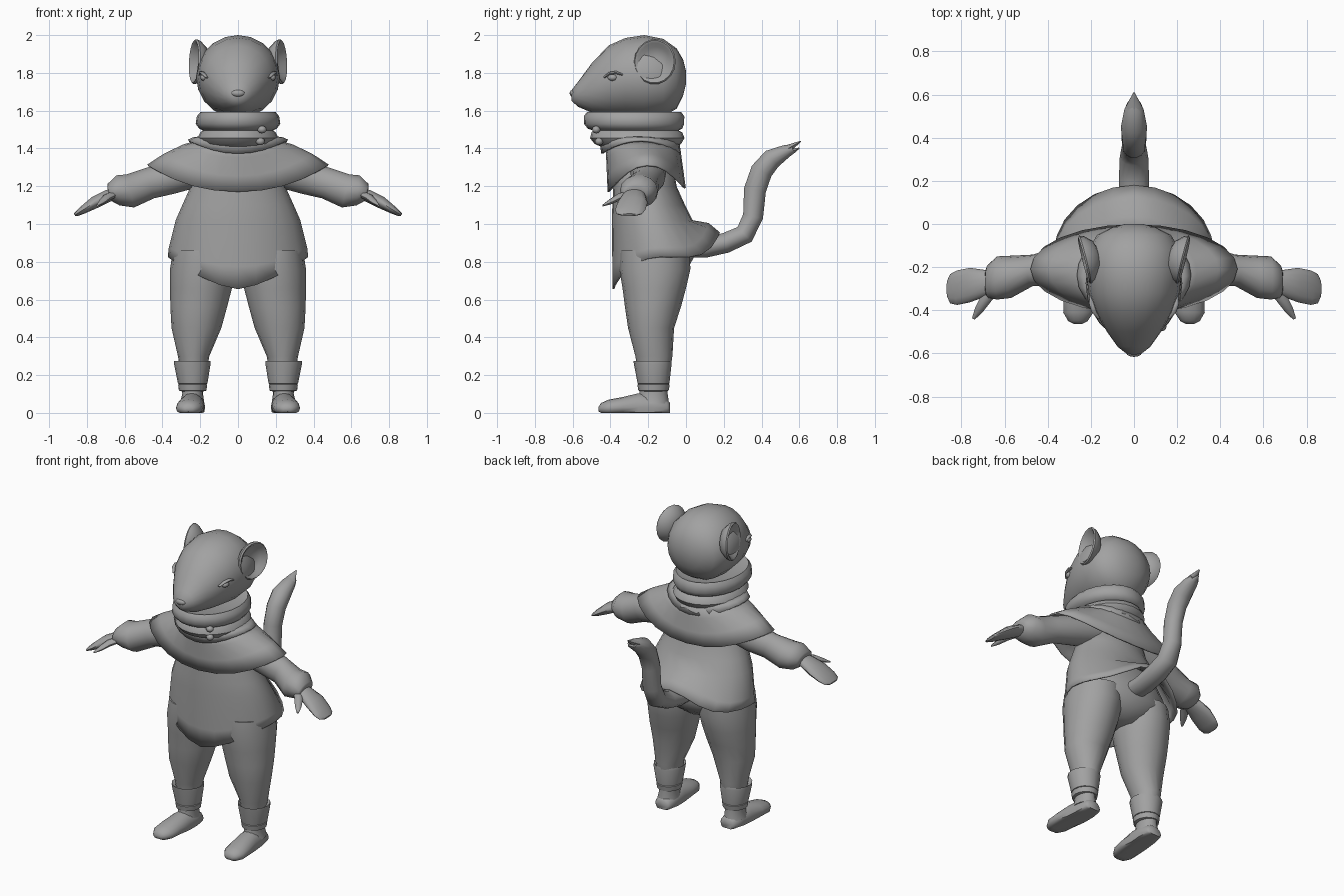
import bpy, bmesh, math
from mathutils import Vector

grey = bpy.data.materials.new("soft_grey")
grey.diffuse_color = (0.36, 0.36, 0.36, 1)


def loft(name, rings, caps=True, mirror=False, thick=0, angle=50):
    """Skin a list of equal-length point rings."""
    bm = bmesh.new()
    vs = [[bm.verts.new(p) for p in r] for r in rings]
    n = len(vs[0])
    for a, b in zip(vs, vs[1:]):
        for i in range(n):
            j = (i + 1) % n
            bm.faces.new((a[i], a[j], b[j], b[i]))
    if caps:
        bm.faces.new(vs[0])
        bm.faces.new(vs[-1])
    bmesh.ops.recalc_face_normals(bm, faces=bm.faces)
    me = bpy.data.meshes.new(name)
    bm.to_mesh(me)
    bm.free()
    me.polygons.foreach_set("use_smooth", [True] * len(me.polygons))
    me.set_sharp_from_angle(angle=math.radians(angle))
    me.materials.append(grey)
    ob = bpy.data.objects.new(name, me)
    bpy.context.collection.objects.link(ob)
    if thick:
        m = ob.modifiers.new("thickness", 'SOLIDIFY')
        m.thickness = thick
    if mirror:
        m = ob.modifiers.new("mirror", 'MIRROR')
        m.use_clip = False
        m.use_mirror_merge = False
    return ob


def tube(name, pts, u, axis=None, n=16, floor=None, **kw):
    """Rings (x, y, z, radius_u, radius_v) along a path; axis fixes ring direction."""
    u = Vector(u)
    rings = []
    for i, p in enumerate(pts):
        if axis:
            t = Vector(axis)
        else:
            t = Vector(pts[min(i + 1, len(pts) - 1)][:3]) - Vector(pts[max(i - 1, 0)][:3])
        v = t.cross(u).normalized()
        ring = []
        for k in range(n):
            a = 2 * math.pi * k / n
            q = Vector(p[:3]) + u * math.cos(a) * p[3] + v * math.sin(a) * p[4]
            if floor is not None:
                q.z = max(floor, q.z)
            ring.append(q)
        rings.append(ring)
    return loft(name, rings, **kw)


def around(f, n=24):
    """Ring from a function of cos and sin; sin = -1 is the front."""
    return [f(math.cos(2 * math.pi * k / n), math.sin(2 * math.pi * k / n)) for k in range(n)]


def ball(name, c, r, **kw):
    steps = [math.pi * (i + 0.25) / 8.5 for i in range(9)]
    pts = [(c[0], c[1], c[2] - r[2] * math.cos(a), r[0] * math.sin(a), r[1] * math.sin(a)) for a in steps]
    return tube(name, pts, X, Z, n=12, **kw)


X, Y, Z = (1, 0, 0), (0, 1, 0), (0, 0, 1)

# Head: rows of y, half width, bottom, top
skull = [(-.605, .03, 1.65, 1.71), (-.57, .075, 1.62, 1.755), (-.50, .125, 1.59, 1.85),
         (-.41, .178, 1.575, 1.945), (-.32, .21, 1.57, 1.985), (-.22, .222, 1.56, 2.0),
         (-.12, .215, 1.57, 1.98), (-.05, .17, 1.61, 1.93), (-.015, .10, 1.68, 1.87),
         (0, .04, 1.74, 1.81)]
tube("head", [(0, y, (a + b) / 2, w, (b - a) / 2) for y, w, a, b in skull], X, Y, n=20)
ball("nose", (0, -.598, 1.692), (.036, .018, .019))

# Eyes with a lid ridge
ball("eye", (.178, -.388, 1.775), (.022, .027, .018), mirror=True)
tube("eyelid", [(.165, -.435, 1.775, .008, .005), (.186, -.405, 1.798, .012, .008),
                (.196, -.37, 1.802, .012, .008), (.198, -.335, 1.79, .008, .005)], X, n=8, mirror=True)

# Ears: cupped discs turned slightly forward (radius, offset along facing)
face = Vector((.97, -.24, .05)).normalized()
side = Vector((.24, .97, 0)).normalized()
up = face.cross(side).normalized()
ear_rings = []
for r, d in [(.03, -.05), (.08, -.035), (.112, .0), (.12, .02), (.113, .028), (.10, .022), (.08, -.002), (.03, -.015)]:
    c = Vector((.207, -.16, 1.858)) + face * d
    ear_rings.append([c + (side * math.cos(a) * .95 + up * math.sin(a)) * r
                      for a in (2 * math.pi * k / 18 for k in range(18))])
loft("ear", ear_rings, mirror=True)

# Scarf: two wraps, a drooping fold and two toggles
scarf = [(-.27, 1.57, .15, .18), (-.275, 1.592, .20, .25), (-.275, 1.57, .218, .266),
         (-.275, 1.53, .224, .265), (-.27, 1.505, .205, .25), (-.265, 1.495, .185, .225),
         (-.26, 1.485, .20, .24), (-.258, 1.455, .215, .25), (-.255, 1.425, .20, .23),
         (-.25, 1.40, .16, .18)]
tube("scarf", [(0, y, z, a, b) for y, z, a, b in scarf], X, Z, n=24)
loft("scarf_fold", [around(lambda c, s: (.19 * c, -.25 + .19 * s, 1.465)),
                    around(lambda c, s: (.235 * c, -.245 + .21 * s, 1.425 + .035 * c * c)),
                    around(lambda c, s: (.265 * c, -.237 + .212 * s, 1.372 + .075 * c * c))],
     caps=False, thick=.012)
for i, (x, y, z) in enumerate([(.127, -.475, 1.50), (.118, -.46, 1.437)]):
    ball(f"scarf_toggle_{i + 1}", (x, y, z), (.024, .022, .02))

# Shoulder cape with a hem lifted over the arms
def cape_ring(t):
    rx, ry, cy = .19 + .29 * t, .195 + .012 * t, -.232 + .024 * t
    return around(lambda c, s: (rx * c, cy + ry * s,
                                1.45 - t * (.28 - .02 * (s > 0) * s - .145 * abs(c) ** 2.2)
                                + .02 * math.sin(math.pi * t) * c * c))
loft("cape", [cape_ring(t) for t in (0, .35, .7, 1)], caps=False, thick=.01)

# Tunic with a pointed front hem and a back hem flared over the tail
def hem(c, s):
    if s < 0:
        return (.372 * c, -.14 + .25 * s, .655 + .17 * abs(c) ** 1.5)
    return (.372 * c, -.14 + .32 * s, .825 + .13 * s ** 6)

def tunic_ring(z, rx, front, back):
    return around(lambda c, s: (rx * c, (front + back) / 2 + s * (back - front) / 2, z))

def mid_hem(c, s):
    x, y, z = hem(c, s)
    return (x * .985, y - (.06 * s if s > 0 else 0), z + .05 + .07 * (1 - abs(c)) * (s < 0))
loft("tunic", [tunic_ring(1.40, .17, -.38, -.08), tunic_ring(1.2, .25, -.385, -.05),
               tunic_ring(1.1, .295, -.39, -.005), tunic_ring(1.02, .33, -.392, .035),
               around(mid_hem), around(hem)], caps=False, thick=.01)

# Hips and legs
tube("hips", [(0, -.16, .70, .08, .10), (0, -.16, .75, .22, .16), (0, -.155, .82, .335, .195),
              (0, -.165, .92, .335, .195), (0, -.19, 1.05, .29, .17)], X, Z, n=20)
tube("leg", [(.235, -.17, .25, .075, .09), (.235, -.17, .30, .083, .098), (.22, -.185, .45, .132, .122),
             (.208, -.175, .56, .15, .148), (.196, -.168, .66, .164, .168), (.188, -.165, .76, .172, .188),
             (.18, -.165, .86, .165, .185)], X, Z, mirror=True)

# Boots: cuff, strap and foot
tube("boot_cuff", [(.24, -.178, .255, .07, .08), (.242, -.178, .275, .096, .1), (.242, -.176, .26, .097, .1),
                   (.24, -.172, .155, .078, .084), (.24, -.172, .145, .05, .06)], X, Z, mirror=True)
tube("boot_strap", [(.24, -.172, .158, .06, .07), (.24, -.172, .15, .077, .086),
                    (.24, -.172, .118, .073, .08), (.24, -.172, .112, .05, .06)], X, Z, mirror=True)
tube("boot_ankle", [(.24, -.17, .16, .06, .072), (.24, -.172, .10, .055, .075),
                    (.243, -.172, .05, .065, .082)], X, Z, mirror=True)
tube("boot_foot", [(.238, -.085, .02, .04, .035), (.238, -.10, .025, .056, .045), (.24, -.17, .03, .066, .07),
                   (.245, -.25, .03, .068, .074), (.253, -.34, .03, .074, .053), (.258, -.41, .025, .07, .045),
                   (.26, -.45, .022, .045, .03), (.26, -.463, .02, .02, .012)],
     X, Y, floor=0, mirror=True)

# Arms: puffed sleeve, mitten hand and thumb
tube("sleeve", [(.16, -.2, 1.30, .10, .09), (.36, -.2, 1.245, .09, .09), (.47, -.215, 1.215, .073, .085),
                (.57, -.245, 1.175, .098, .092), (.635, -.25, 1.178, .10, .082), (.675, -.265, 1.165, .078, .052),
                (.685, -.268, 1.163, .06, .035)], Y, n=14, mirror=True)
tube("hand", [(.63, -.27, 1.17, .045, .03), (.69, -.275, 1.148, .062, .034), (.76, -.283, 1.113, .08, .033),
              (.82, -.295, 1.075, .08, .022), (.852, -.30, 1.055, .068, .014), (.865, -.30, 1.048, .04, .008)],
     Y, n=14, mirror=True)
tube("thumb", [(.66, -.315, 1.155, .02, .025), (.695, -.36, 1.14, .02, .025), (.72, -.40, 1.118, .015, .02),
               (.745, -.44, 1.098, .005, .007)], Z, n=8, mirror=True)

# Tail with a split tip
tube("tail", [(0, -.02, .87, .07, .05), (0, .10, .875, .07, .055), (0, .21, .90, .07, .055),
              (0, .31, .945, .066, .055), (0, .355, 1.04, .058, .055), (0, .365, 1.18, .055, .06),
              (0, .40, 1.28, .058, .06), (0, .455, 1.345, .06, .055), (0, .53, 1.385, .045, .036),
              (0, .565, 1.398, .03, .024)], X, n=14)
tube("tail_tip_upper", [(0, .50, 1.38, .045, .03), (0, .55, 1.405, .035, .018), (0, .608, 1.438, .004, .003)],
     X, n=8)
tube("tail_tip_lower", [(0, .52, 1.375, .04, .025), (0, .56, 1.383, .028, .016), (0, .60, 1.402, .004, .003)],
     X, n=8)
